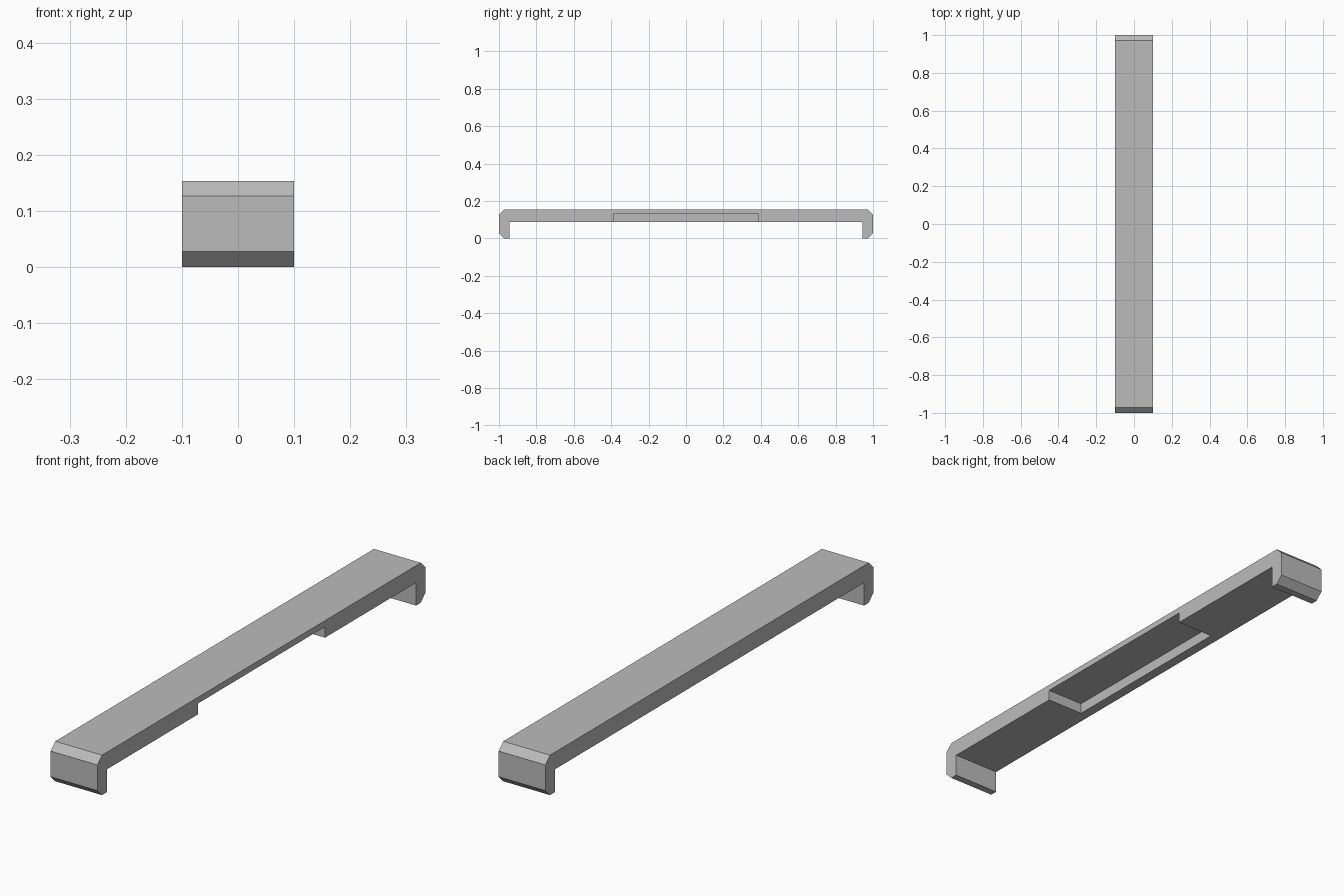
import bpy
import bmesh

if "Cube" in bpy.data.objects:
    bpy.data.objects.remove(bpy.data.objects["Cube"], do_unlink=True)

grey = bpy.data.materials.new("plain grey")
grey.use_nodes = True
colour = (0.5, 0.5, 0.5, 1)
grey.diffuse_color = colour
grey.node_tree.nodes["Principled BSDF"].inputs["Base Color"].default_value = colour


def extrude_profile(name, profile, x_min, x_max):
    """Extrude a closed (y, z) outline along x."""
    bm = bmesh.new()
    face = bm.faces.new([bm.verts.new((x_min, y, z)) for y, z in profile])
    result = bmesh.ops.extrude_face_region(bm, geom=[face])
    moved = [v for v in result["geom"] if isinstance(v, bmesh.types.BMVert)]
    bmesh.ops.translate(bm, verts=moved, vec=(x_max - x_min, 0, 0))
    bmesh.ops.recalc_face_normals(bm, faces=bm.faces)
    mesh = bpy.data.meshes.new(name)
    bm.to_mesh(mesh)
    bm.free()
    mesh.materials.append(grey)
    obj = bpy.data.objects.new(name, mesh)
    bpy.context.collection.objects.link(obj)
    return obj


# Bar with chamfered, downturned ends: one half outline, mirrored in y
half = [(0.943, 0.088), (0.943, 0), (0.972, 0), (1, 0.028),
        (1, 0.127), (0.972, 0.154)]
outline = half + [(-y, z) for y, z in reversed(half)]
bar = extrude_profile("handle_bar", outline, -0.1, 0.1)

# Shallow recess under the middle, open on the left side
recess = [(-0.388, 0.05), (0.388, 0.05), (0.388, 0.13), (-0.388, 0.13)]
cutter = extrude_profile("recess_cutter", recess, -0.06, 0.15)
cutter.hide_render = True
cutter.hide_set(True)

cut = bar.modifiers.new("underside recess", "BOOLEAN")
cut.operation = "DIFFERENCE"
cut.solver = "EXACT"
cut.object = cutter
